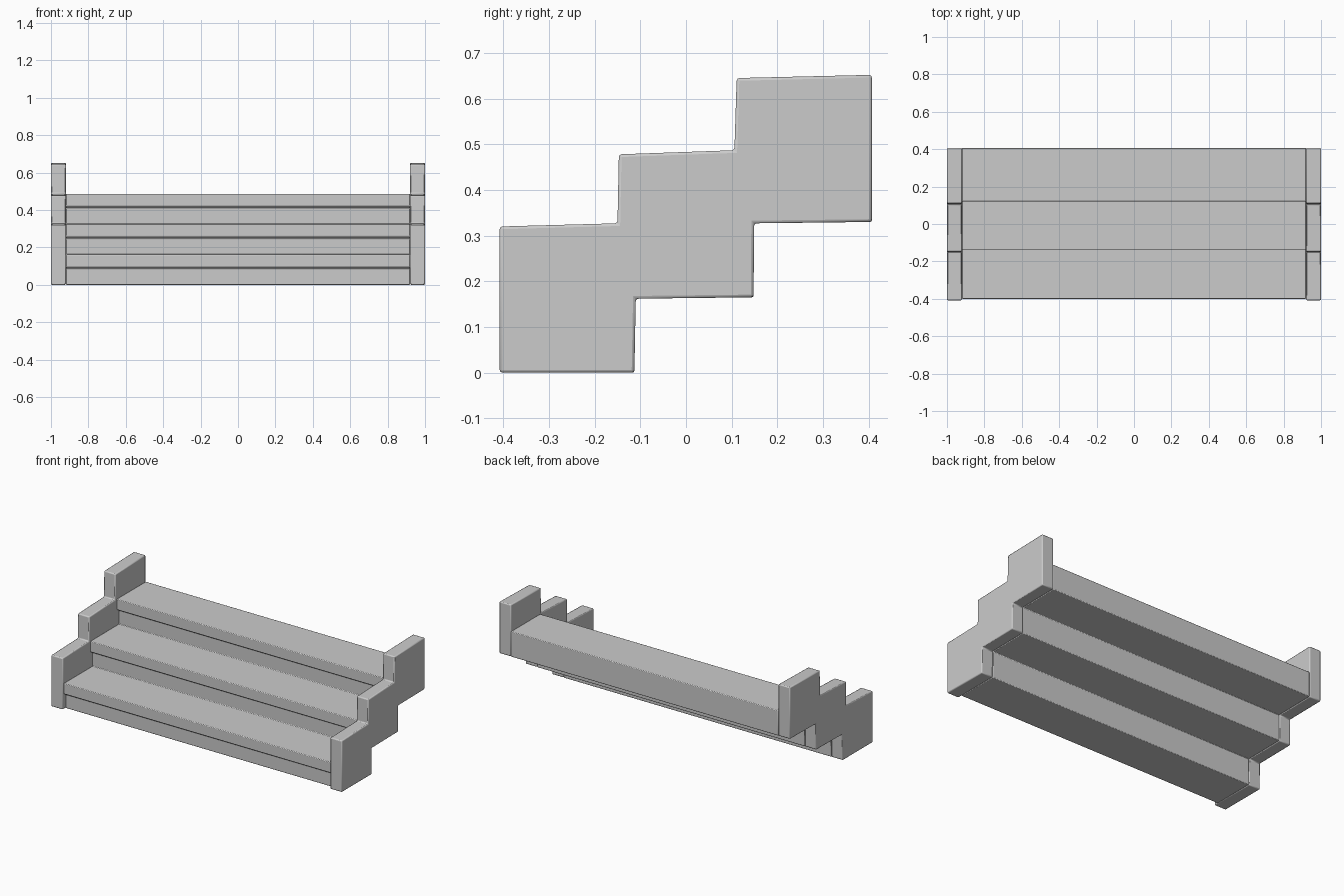
import bpy, bmesh, math

if "Cube" in bpy.data.objects:
    bpy.data.objects.remove(bpy.data.objects["Cube"])


def extrude_profile(name, profile, x0, x1, bevel):
    """Extrude a (y, z) outline along x, then soften its edges."""
    bm = bmesh.new()
    face = bm.faces.new([bm.verts.new((x0, y, z)) for y, z in profile])
    new = bmesh.ops.extrude_face_region(bm, geom=[face])["geom"]
    bmesh.ops.translate(bm, vec=(x1 - x0, 0, 0),
                        verts=[v for v in new if isinstance(v, bmesh.types.BMVert)])
    bmesh.ops.recalc_face_normals(bm, faces=bm.faces)
    mesh = bpy.data.meshes.new(name)
    bm.to_mesh(mesh)
    bm.free()
    obj = bpy.data.objects.new(name, mesh)
    bpy.context.collection.objects.link(obj)
    mod = obj.modifiers.new("soft_edges", "BEVEL")
    mod.width = bevel
    mod.segments = 2
    mod.limit_method = "ANGLE"
    bpy.ops.object.select_all(action="DESELECT")
    obj.select_set(True)
    bpy.context.view_layer.objects.active = obj
    bpy.ops.object.shade_smooth_by_angle(angle=math.radians(40))
    return obj


# stepped underside shared by the stair and the side panels, back to front
underside = [(0.407, 0.33), (0.149, 0.327), (0.148, 0.165), (-0.11, 0.162), (-0.113, 0)]

# side panels: stepped cheek boards
panel = [(-0.408, 0), (-0.408, 0.32), (-0.15, 0.327), (-0.147, 0.478),
         (0.106, 0.487), (0.111, 0.645), (0.407, 0.652)] + underside
extrude_profile("side_panel_left", panel, -1.0, -0.92, 0.006)
extrude_profile("side_panel_right", panel, 0.92, 1.0, 0.006)

# stair body: three treads with overhanging front lips
stair = []
for y, z in [(-0.40, 0), (-0.14, 0.162), (0.12, 0.325)]:
    stair += [(y + 0.02, z), (y + 0.02, z + 0.085), (y, z + 0.097), (y, z + 0.162)]
stair += [(0.407, 0.487)] + underside
extrude_profile("stair_treads", stair, -0.92, 0.92, 0.004)
